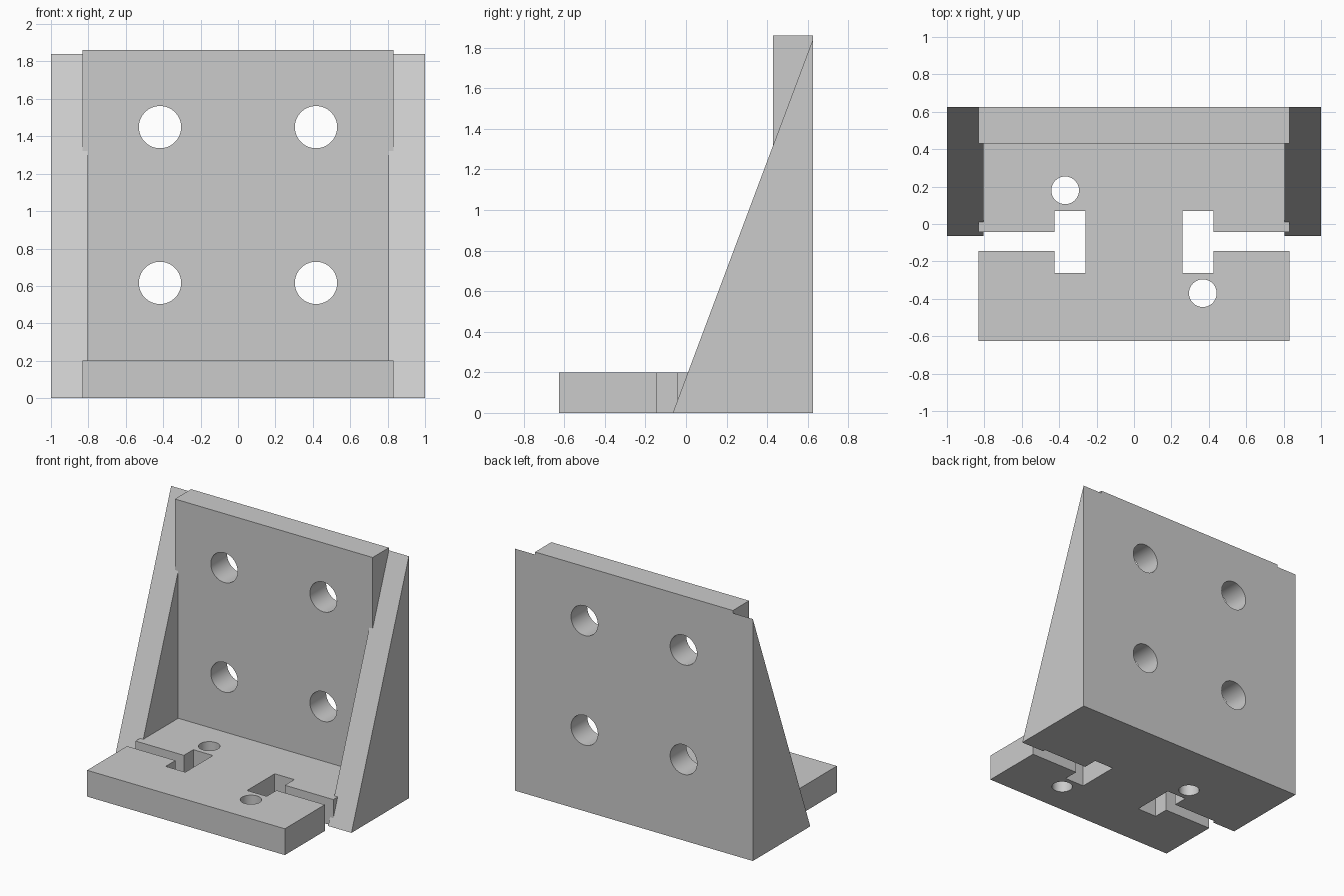
import bpy
import bmesh
import math
from mathutils import Matrix, Vector

if "Cube" in bpy.data.objects:
    bpy.data.objects.remove(bpy.data.objects["Cube"], do_unlink=True)

steel = bpy.data.materials.new("plain_grey")
steel.use_nodes = True
GREY = (0.6, 0.6, 0.6, 1)
steel.diffuse_color = GREY
steel.node_tree.nodes["Principled BSDF"].inputs["Base Color"].default_value = GREY


def finish(name, bm):
    bmesh.ops.recalc_face_normals(bm, faces=bm.faces)
    mesh = bpy.data.meshes.new(name)
    bm.to_mesh(mesh)
    bm.free()
    mesh.materials.append(steel)
    obj = bpy.data.objects.new(name, mesh)
    bpy.context.collection.objects.link(obj)
    return obj


def side_profile(name, points, x0, x1):
    """Extrude a (y, z) outline along x."""
    bm = bmesh.new()
    face = bm.faces.new([bm.verts.new((x0, y, z)) for y, z in points])
    out = bmesh.ops.extrude_face_region(bm, geom=[face])
    verts = [v for v in out["geom"] if isinstance(v, bmesh.types.BMVert)]
    bmesh.ops.translate(bm, verts=verts, vec=(x1 - x0, 0, 0))
    return finish(name, bm)


def box(name, low, high):
    low, high = Vector(low), Vector(high)
    bm = bmesh.new()
    bmesh.ops.create_cube(bm, size=1, matrix=Matrix.Translation((low + high) / 2)
                          @ Matrix.Diagonal((*(high - low), 1)))
    return finish(name, bm)


def drill(name, centre, radius, along_y=False):
    bm = bmesh.new()
    turn = Matrix.Rotation(math.pi / 2 if along_y else 0, 4, "X")
    bmesh.ops.create_cone(bm, cap_ends=True, segments=64, radius1=radius,
                          radius2=radius, depth=0.6,
                          matrix=Matrix.Translation(centre) @ turn)
    return finish(name, bm)


def combine(target, tool, operation):
    """Apply a boolean and discard the tool."""
    mod = target.modifiers.new(operation.lower(), "BOOLEAN")
    mod.operation, mod.solver, mod.object = operation, "EXACT", tool
    bpy.context.view_layer.update()
    graph = bpy.context.evaluated_depsgraph_get()
    result = bpy.data.meshes.new_from_object(target.evaluated_get(graph))
    target.modifiers.clear()
    target.data = result
    bpy.data.objects.remove(tool, do_unlink=True)


FRONT, BACK, WALL = -0.625, 0.625, 0.43
HALF, THICK = 0.832, 0.2

# L-shaped body: foot plate and upright plate
bracket = side_profile("angle_bracket", [
    (FRONT, 0), (BACK, 0), (BACK, 1.86), (WALL, 1.86), (WALL, THICK), (FRONT, THICK)],
    -HALF, HALF)

# T-shaped slots in the foot, open at the sides
for s in (-1, 1):
    for name, a, b, y0, y1 in (("slot_head", 0.26, 0.425, -0.262, 0.07),
                               ("slot_neck", 0.4, 0.9, -0.145, -0.043)):
        x0, x1 = sorted((s * a, s * b))
        combine(bracket, box(name, (x0, y0, -0.1), (x1, y1, 0.3)), "DIFFERENCE")

# Sloping side gussets
for s in (-1, 1):
    gusset = side_profile("side_gusset", [(-0.065, 0), (BACK, 0), (BACK, 1.84)],
                          s * 0.804, s * 1.0)
    combine(bracket, gusset, "UNION")

# Mounting holes in the upright, and two dowel holes in the foot
for x in (-0.417, 0.417):
    for z in (0.616, 1.449):
        combine(bracket, drill("mounting_hole", (x, 0.53, z), 0.113, True), "DIFFERENCE")
for s in (-1, 1):
    y = -0.095 - s * 0.275
    combine(bracket, drill("dowel_hole", (s * 0.368, y, 0.1), 0.074), "DIFFERENCE")

# Smooth hole walls, sharp plate edges
bpy.ops.object.select_all(action="DESELECT")
bracket.select_set(True)
bpy.context.view_layer.objects.active = bracket
bpy.ops.object.shade_smooth_by_angle(angle=math.radians(20))
